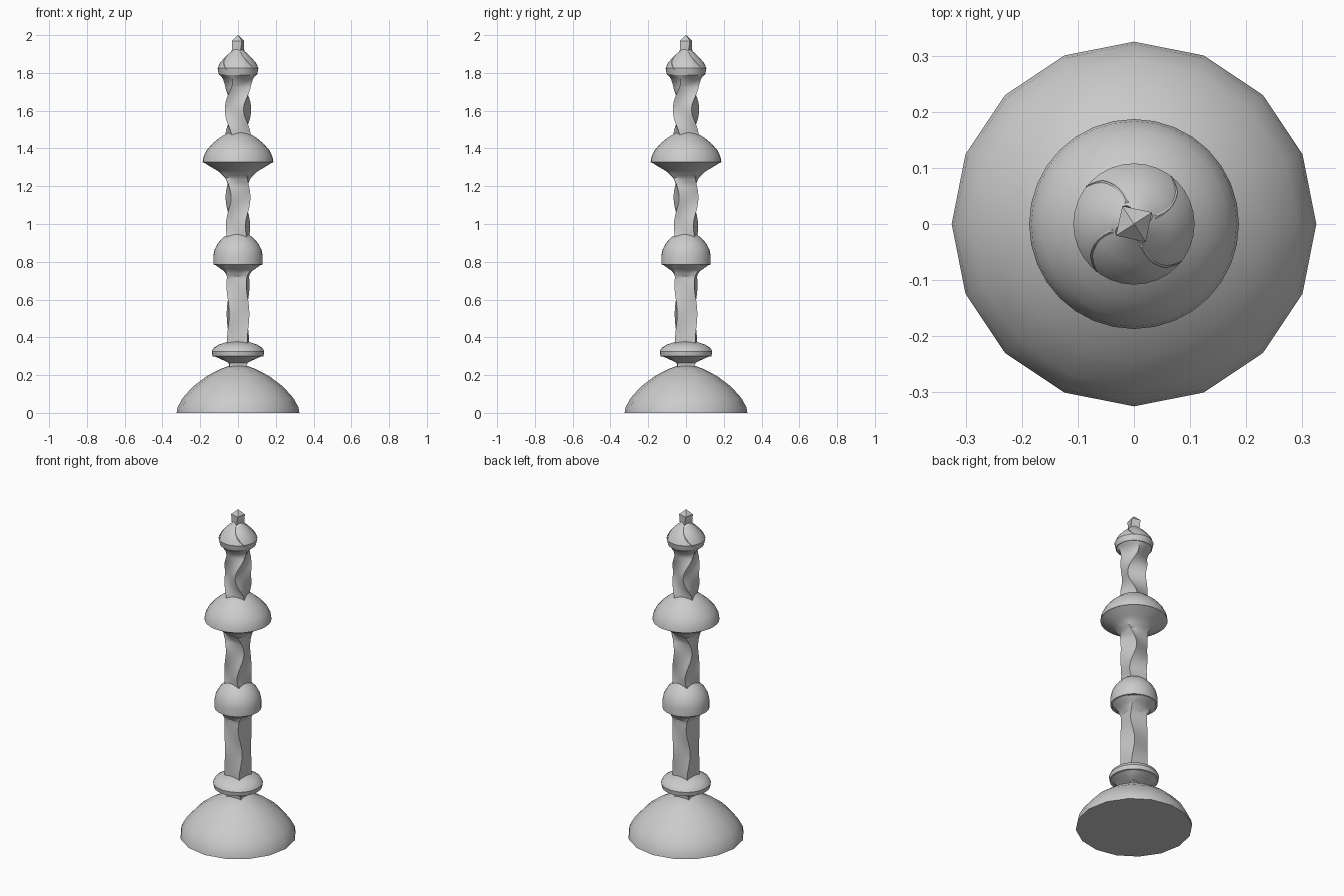
import bpy
import math

cube = bpy.data.objects.get("Cube")
if cube:
    bpy.data.objects.remove(cube)

STONE = bpy.data.materials.new("plain_grey")
STONE.use_nodes = True
GREY = (0.6, 0.6, 0.6, 1)
STONE.diffuse_color = GREY
STONE.node_tree.nodes["Principled BSDF"].inputs["Base Color"].default_value = GREY


def twist(z):
    """The shaft sways back and forth, more strongly toward the top."""
    return math.radians(14 * z) * math.cos(math.tau * (z - 0.52) / 0.31)


def densify(profile, step):
    """Fill a (height, radius, roundness) profile with evenly spaced rings."""
    out = [profile[0]]
    for a, b in zip(profile, profile[1:]):
        n = max(1, round(abs(b[0] - a[0]) / step))
        out += [tuple(p + (q - p) * i / n for p, q in zip(a, b)) for i in range(1, n + 1)]
    return out


def loft(name, profile, sides, twisted=False, angle=30):
    """Stack rings whose section goes from square (0) to round (1)."""
    verts, faces = [], []
    for z, r, roundness in profile:
        for i in range(sides):
            a = math.tau * i / sides + (math.pi / 4 if twisted else 0)
            square = r / max(abs(math.cos(a)), abs(math.sin(a)))
            rad = square + (r - square) * roundness
            t = a + (twist(z) if twisted else 0)
            verts.append((rad * math.cos(t), rad * math.sin(t), z))
    for k in range(len(profile) - 1):
        for i in range(sides):
            j = (i + 1) % sides
            lo, hi = k * sides, (k + 1) * sides
            faces.append((lo + i, lo + j, hi + j, hi + i))
    faces.append(tuple(reversed(range(sides))))
    faces.append(tuple(range(len(verts) - sides, len(verts))))
    mesh = bpy.data.meshes.new(name)
    mesh.from_pydata(verts, [], faces)
    mesh.materials.append(STONE)
    obj = bpy.data.objects.new(name, mesh)
    bpy.context.collection.objects.link(obj)
    bpy.ops.object.select_all(action="DESELECT")
    obj.select_set(True)
    bpy.context.view_layer.objects.active = obj
    bpy.ops.object.shade_smooth_by_angle(angle=math.radians(angle))
    return obj


def turned(name, points, sides=32):
    return loft(name, [(z, r, 1) for z, r in points], sides)


# Domed foot
turned("base_dome", [(0, 0.325), (0.03, 0.32), (0.08, 0.292), (0.14, 0.238),
                     (0.195, 0.165), (0.23, 0.098), (0.247, 0.055)], 16)

# Square neck widening into the lowest collar
loft("neck", densify([(0.235, 0.045, 0), (0.265, 0.048, 0), (0.3, 0.125, 1)], 0.01), 32, True)
turned("lower_collar", [(0.298, 0.12), (0.3, 0.135), (0.325, 0.139), (0.345, 0.128),
                        (0.362, 0.1), (0.38, 0.045)])

# Swaying square shafts, each flaring into the round part above
shafts = {
    "lower_shaft": [(0.36, 0.054, 0), (0.72, 0.053, 0), (0.75, 0.073, 0.5), (0.785, 0.123, 1)],
    "middle_shaft": [(0.9, 0.053, 0), (1.21, 0.053, 0), (1.245, 0.067, 0.5),
                     (1.28, 0.105, 0.9), (1.327, 0.185, 1)],
    "upper_shaft": [(1.44, 0.053, 0), (1.735, 0.053, 0), (1.765, 0.069, 0.5), (1.79, 0.098, 1)],
}
for name, profile in shafts.items():
    loft(name, densify(profile, 0.012), 32, True)

# Rounded collars between the shafts
turned("middle_collar", [(0.783, 0.12), (0.785, 0.131), (0.83, 0.131), (0.865, 0.124),
                         (0.9, 0.105), (0.93, 0.077), (0.95, 0.045)])
turned("upper_dome", [(1.325, 0.18), (1.327, 0.187), (1.355, 0.183), (1.39, 0.166),
                      (1.425, 0.136), (1.46, 0.094), (1.488, 0.045)])

# Knob with twisted ridges just breaking its surface
turned("top_knob", [(1.788, 0.09), (1.79, 0.101), (1.825, 0.108), (1.855, 0.094),
                    (1.885, 0.067), (1.91, 0.04), (1.924, 0.025)])
loft("knob_ridges", densify([(1.795, 0.07, 0), (1.825, 0.077, 0), (1.855, 0.068, 0),
                             (1.885, 0.049, 0), (1.91, 0.031, 0)], 0.01), 4, True)

# Small square finial with a pyramid tip
loft("finial", [(1.905, 0.025, 0), (1.97, 0.027, 0), (2.0, 0.0005, 0)], 4, True)
